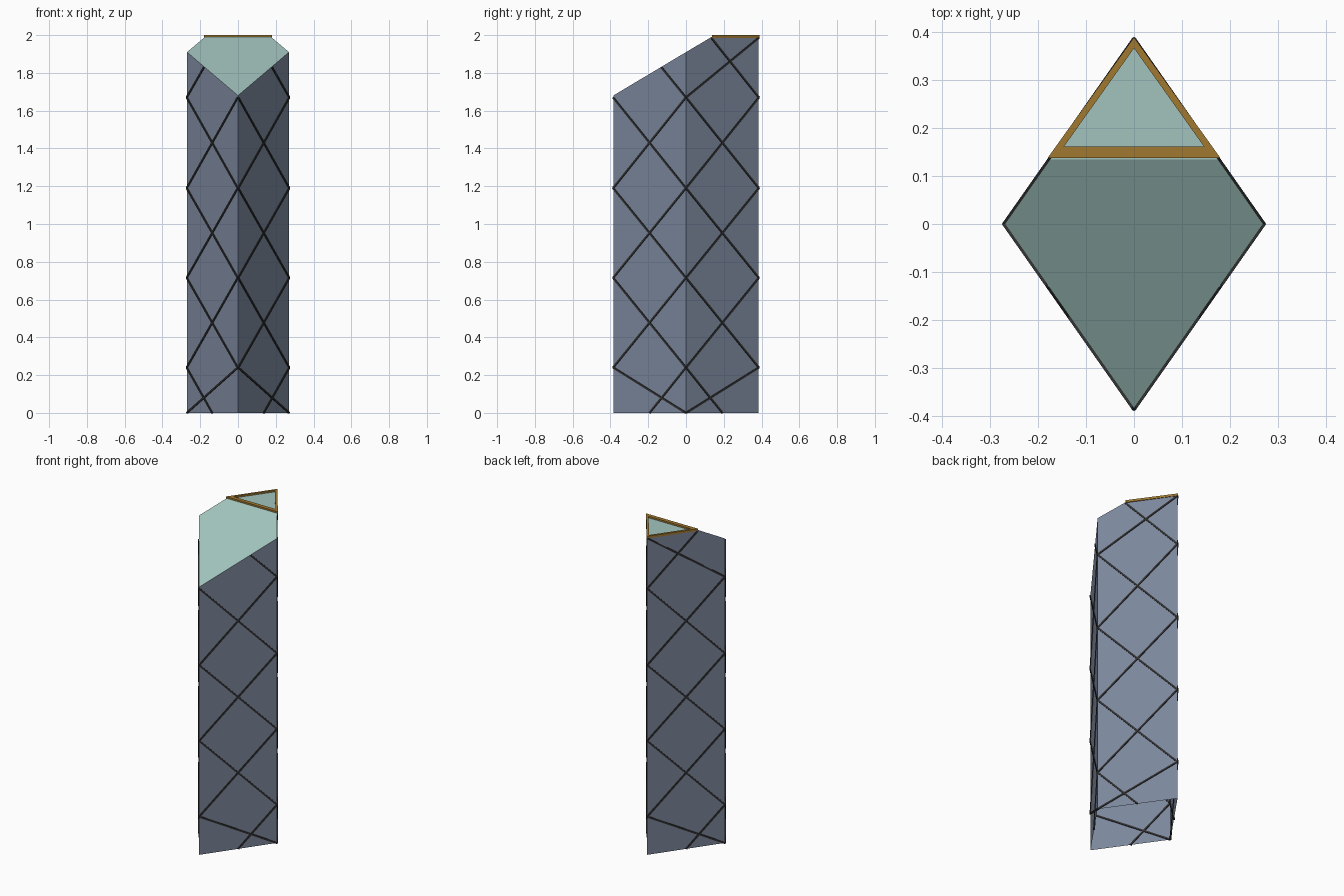
import bpy
from mathutils import Vector

if "Cube" in bpy.data.objects:
    bpy.data.objects.remove(bpy.data.objects["Cube"])

A, B = 0.27, 0.385            # half width (x) and half depth (y) of the rhombus plan
SIDE, FRONT, TOP, RY = 1.91, 1.68, 1.99, 0.135
RX = A * (1 - RY / B)


def material(name, rgb):
    m = bpy.data.materials.new(name)
    m.diffuse_color = (*rgb, 1)
    m.use_nodes = True
    m.node_tree.nodes["Principled BSDF"].inputs["Base Color"].default_value = m.diffuse_color
    return m


glass = material("blue_glass", (0.20, 0.24, 0.33))
teal = material("pale_teal", (0.36, 0.55, 0.51))
gold = material("gold", (0.35, 0.19, 0.03))
dark = material("dark_metal", (0.03, 0.03, 0.03))


def mesh(name, verts, faces, mat):
    me = bpy.data.meshes.new(name)
    me.from_pydata([tuple(v) for v in verts], [], faces)
    me.materials.append(mat)
    ob = bpy.data.objects.new(name, me)
    bpy.context.collection.objects.link(ob)
    return ob


# Glass walls, open underneath
walls_v = [(0, -B, 0), (A, 0, 0), (0, B, 0), (-A, 0, 0),
           (0, -B, FRONT), (A, 0, SIDE), (RX, RY, TOP), (0, B, TOP),
           (-RX, RY, TOP), (-A, 0, SIDE)]
mesh("glass_walls", walls_v,
     [(0, 1, 5, 4), (1, 2, 7, 6, 5), (2, 3, 9, 8, 7), (3, 0, 4, 9)], glass)

# Sloped roof and small flat roof
mesh("sloped_roof", [walls_v[i] for i in (4, 5, 6, 8, 9)], [(0, 1, 2, 3, 4)], teal)
mesh("flat_roof", [walls_v[i] for i in (6, 7, 8)], [(0, 1, 2)], teal)

# Gold triangular frame around the flat roof
outer = [(RX + 0.005, RY + 0.003), (0, B + 0.005), (-RX - 0.005, RY + 0.003)]
inner = [(0.146, 0.162), (0, 0.367), (-0.146, 0.162)]
fv = [(x, y, z) for z in (1.986, 2.0) for ring in (outer, inner) for x, y in ring]
ff = []
for i in range(3):
    j = (i + 1) % 3
    ff += [(6 + i, 6 + j, 9 + j, 9 + i), (i, 3 + i, 3 + j, j),
           (i, j, 6 + j, 6 + i), (3 + i, 9 + i, 9 + j, 3 + j)]
mesh("gold_frame", fv, ff, gold)

# Diagonal struts: (t, z) pairs, t = 0 at the side edge, 1 at the front/back edge
levels = [0.24, 0.715, 1.19, 1.67]
common = [((0, 0), (1, 0.24)), ((0, 0.24), (0.5, 0))]
for lo, hi in zip(levels, levels[1:]):
    common += [((0, lo), (1, hi)), ((0, hi), (1, lo))]
front_only = [((0, 1.67), (0.338, 1.83))]
back_only = [((0, 1.67), (1, 1.986)), ((1, 1.67), (0.35, 1.984))]


def struts(name, sx, sy, lines, w=0.005, d=0.005):
    n = Vector((sx * B, sy * A, 0)).normalized()
    verts, faces = [], []
    for (t0, z0), (t1, z1) in lines:
        p = Vector((sx * A * (1 - t0), sy * B * t0, z0))
        q = Vector((sx * A * (1 - t1), sy * B * t1, z1))
        side = n.cross(q - p).normalized() * w
        k = len(verts)
        for e in (p, q):
            verts += [e + side + n * d, e - side + n * d,
                      e - side - n * d, e + side - n * d]
        faces += [(k, k + 1, k + 2, k + 3), (k + 7, k + 6, k + 5, k + 4)]
        for i in range(4):
            j = (i + 1) % 4
            faces.append((k + i, k + 4 + i, k + 4 + j, k + j))
    mesh(name, verts, faces, dark)


for sx, xname in ((1, "right"), (-1, "left")):
    struts("front_%s_struts" % xname, sx, -1, common + front_only)
    struts("back_%s_struts" % xname, sx, 1, common + back_only)

# Consistent outward normals on the closed parts
import bmesh
for ob in bpy.context.collection.objects:
    bm = bmesh.new()
    bm.from_mesh(ob.data)
    if "struts" in ob.name or "frame" in ob.name:
        bmesh.ops.recalc_face_normals(bm, faces=bm.faces)
    bm.to_mesh(ob.data)
    bm.free()
